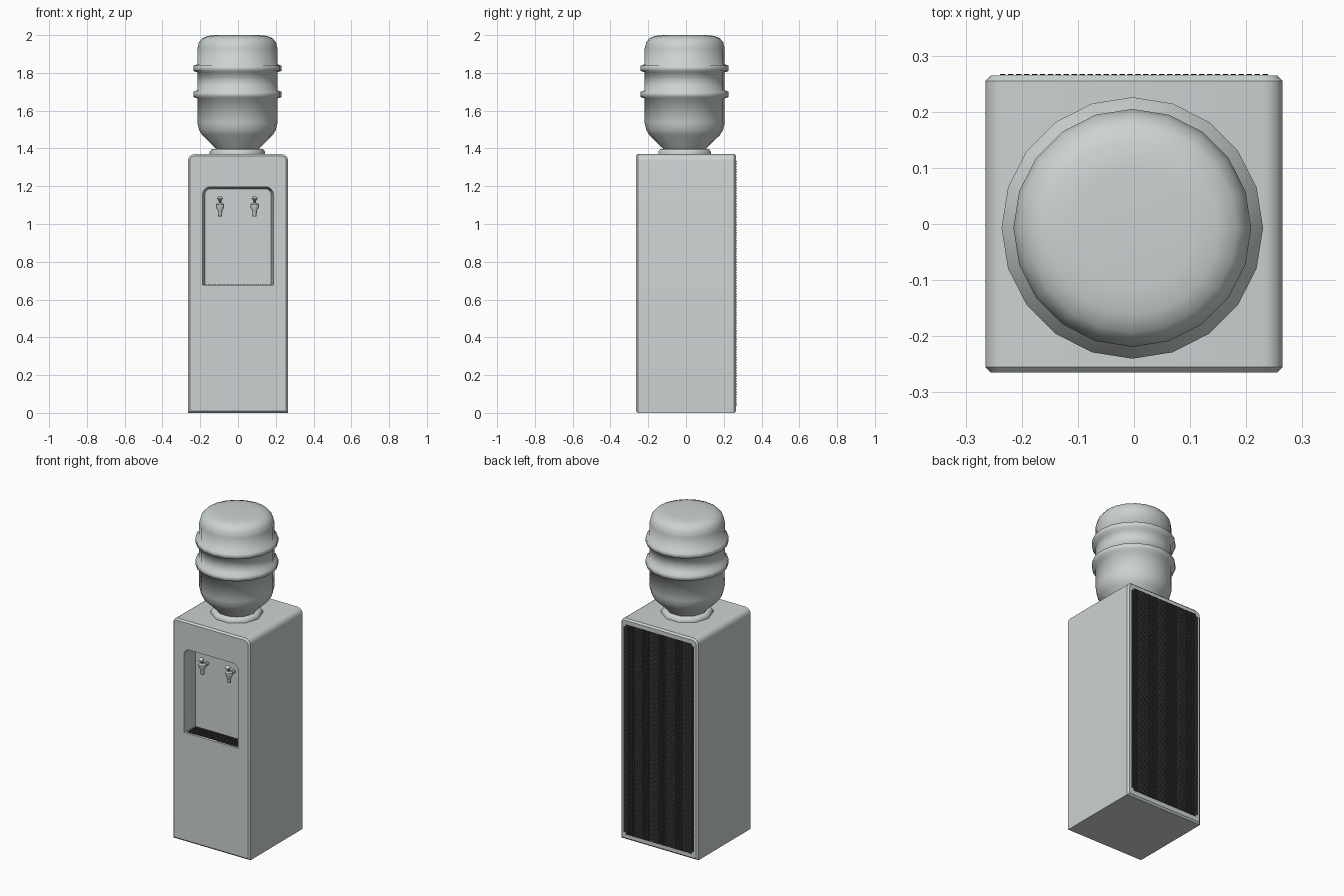
import bpy, bmesh, math
from mathutils import Vector, Matrix

if "Cube" in bpy.data.objects:
    bpy.data.objects.remove(bpy.data.objects["Cube"])


def material(name, rgb):
    m = bpy.data.materials.new(name)
    m.diffuse_color = (*rgb, 1)
    m.use_nodes = True
    m.node_tree.nodes["Principled BSDF"].inputs["Base Color"].default_value = m.diffuse_color
    return m


grey = material("pale_grey", (0.60, 0.65, 0.64))
dark = material("dark_grille", (0.035, 0.035, 0.035))


def finish(name, bm, angle=35):
    bmesh.ops.recalc_face_normals(bm, faces=bm.faces)
    me = bpy.data.meshes.new(name)
    bm.to_mesh(me)
    bm.free()
    me.materials.append(grey)
    ob = bpy.data.objects.new(name, me)
    bpy.context.collection.objects.link(ob)
    smooth(ob, angle)
    return ob


def smooth(ob, angle):
    bpy.ops.object.select_all(action='DESELECT')
    ob.select_set(True)
    bpy.context.view_layer.objects.active = ob
    bpy.ops.object.shade_smooth_by_angle(angle=math.radians(angle))


def outline(x, z0, z1, r, steps=4):
    """Rectangle in xz with rounded top corners."""
    pts = [(-x, z0), (x, z0)]
    for sx, start in ((1, 0), (-1, 90)):
        for i in range(steps + 1):
            a = math.radians(start + 90 * i / steps)
            pts.append((sx * (x - r) + r * math.cos(a), z1 - r + r * math.sin(a)))
    return pts


def loft(name, sections):
    """Join matching xz outlines placed at different y, and cap both ends."""
    bm = bmesh.new()
    rings = [[bm.verts.new((x, y, z)) for x, z in pts] for y, pts in sections]
    n = len(rings[0])
    for a, b in zip(rings, rings[1:]):
        for i in range(n):
            bm.faces.new((a[i], a[(i + 1) % n], b[(i + 1) % n], b[i]))
    bm.faces.new(rings[0])
    bm.faces.new(rings[-1])
    return finish(name, bm)


def lathe(name, profile, sides, centre=(0, 0, 0), tilt=None, angle=35):
    """Spin an (r, z) profile about z, optionally tilted, with capped ends."""
    bm = bmesh.new()
    rings = []
    for r, z in profile:
        rings.append([bm.verts.new((r * math.cos(2 * math.pi * i / sides),
                                    r * math.sin(2 * math.pi * i / sides), z))
                      for i in range(sides)])
    for a, b in zip(rings, rings[1:]):
        for i in range(sides):
            j = (i + 1) % sides
            bm.faces.new((a[i], a[j], b[j], b[i]))
    bm.faces.new(rings[0])
    bm.faces.new(rings[-1])
    if tilt is not None:
        bm.transform(Matrix.Rotation(math.radians(tilt), 4, 'X'))
    bmesh.ops.translate(bm, verts=bm.verts, vec=Vector(centre))
    return finish(name, bm, angle)


def cut(ob, cutter):
    mod = ob.modifiers.new("cut", 'BOOLEAN')
    mod.operation = 'DIFFERENCE'
    mod.solver = 'EXACT'
    mod.object = cutter
    bpy.ops.object.select_all(action='DESELECT')
    bpy.context.view_layer.objects.active = ob
    ob.select_set(True)
    bpy.ops.object.modifier_apply(modifier=mod.name)
    bpy.data.objects.remove(cutter)


def grille(name, w, h, cell, matrix, clip):
    """Plate of square pits; the corner cells are dropped when clip is set."""
    nx, ny = round(w / cell), round(h / cell)
    bm = bmesh.new()
    bmesh.ops.create_grid(bm, x_segments=nx, y_segments=ny, size=0.5)
    bmesh.ops.scale(bm, verts=bm.verts, vec=(w, h, 1))
    if clip:
        corners = [f for f in bm.faces
                   if abs(f.calc_center_median().x) > w / 2 - cell
                   and abs(f.calc_center_median().y) > h / 2 - cell]
        bmesh.ops.delete(bm, geom=corners, context='FACES')
    faces = bm.faces[:]
    bmesh.ops.inset_individual(bm, faces=faces, thickness=cell * 0.2)
    bmesh.ops.inset_individual(bm, faces=faces, thickness=0.0005, depth=-0.002)
    bm.transform(matrix)
    me = bpy.data.meshes.new(name)
    bm.to_mesh(me)
    bm.free()
    me.materials.append(dark)
    ob = bpy.data.objects.new(name, me)
    bpy.context.collection.objects.link(ob)


# Cabinet: rounded top edges, chamfered front and back
inner = outline(0.255, 0.01, 1.36, 0.025)
outer = outline(0.265, 0.0, 1.37, 0.035)
cabinet = loft("cabinet", [(-0.265, inner), (-0.255, outer), (0.255, outer), (0.265, inner)])

# Dispensing alcove with slightly sloping walls and a level floor
mouth = outline(0.187, 0.677, 1.197, 0.04)
inside = outline(0.176, 0.677, 1.186, 0.03)
cut(cabinet, loft("alcove_cutter", [(-0.267, mouth), (-0.165, inside)]))
smooth(cabinet, 35)

# Back grille and drip tray grille, laid just proud of the cabinet
grille("back_grille", 0.482, 1.304, 0.014,
       Matrix.Translation((0, 0.2675, 0.686)) @ Matrix.Rotation(math.radians(-90), 4, 'X'), True)
grille("drip_tray_grille", 0.348, 0.09, 0.012, Matrix.Translation((0, -0.211, 0.6795)), False)

# Bottle and its collar
bottle_profile = [
    (0.10, 1.375), (0.115, 1.40), (0.188, 1.472), (0.203, 1.497), (0.212, 1.535),
    (0.212, 1.665), (0.233, 1.672), (0.233, 1.700), (0.212, 1.708),
    (0.212, 1.803), (0.233, 1.810), (0.233, 1.838), (0.212, 1.846),
    (0.212, 1.93), (0.204, 1.962), (0.186, 1.984), (0.155, 1.996), (0.11, 2.0)]
lathe("water_bottle", bottle_profile, 20, (-0.003, -0.007, 0), angle=85)
lathe("bottle_collar", [(0.147, 1.365), (0.147, 1.382), (0.135, 1.397),
                        (0.116, 1.397), (0.108, 1.385)], 10, (-0.003, -0.007, 0), angle=60)

# Taps: tapered nozzle, stem to the wall, and flared lever
for side, x in (("left", -0.095), ("right", 0.088)):
    lathe(side + "_tap_nozzle", [(0.010, 1.04), (0.012, 1.07), (0.022, 1.088),
                                 (0.022, 1.104), (0.014, 1.112)], 10, (x, -0.212, 0))
    lathe(side + "_tap_stem", [(0.011, 0), (0.011, 0.048)], 8, (x, -0.212, 1.093), tilt=-90)
    lathe(side + "_tap_lever", [(0.006, 0), (0.007, 0.015), (0.016, 0.03), (0.014, 0.036)],
          8, (x, -0.212, 1.108), tilt=25)
